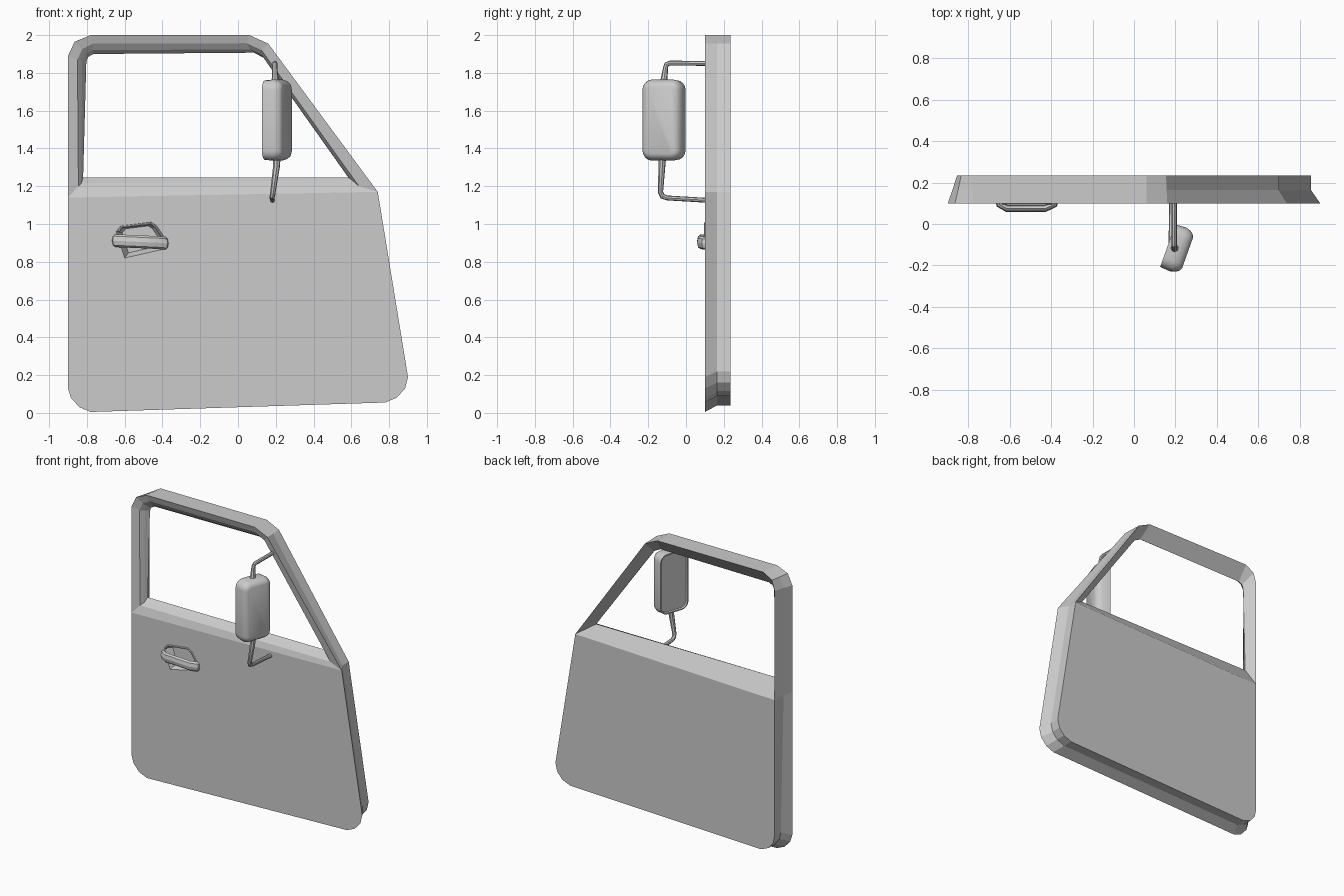
import bpy, bmesh, math
from mathutils import Vector

if "Cube" in bpy.data.objects:
    bpy.data.objects.remove(bpy.data.objects["Cube"])


def make_object(name, bm, smooth=None):
    bmesh.ops.recalc_face_normals(bm, faces=bm.faces)
    me = bpy.data.meshes.new(name)
    bm.to_mesh(me)
    bm.free()
    ob = bpy.data.objects.new(name, me)
    bpy.context.collection.objects.link(ob)
    if smooth:
        select(ob)
        bpy.ops.object.shade_smooth_by_angle(angle=math.radians(smooth))
    return ob


def select(ob):
    bpy.ops.object.select_all(action='DESELECT')
    bpy.context.view_layer.objects.active = ob
    ob.select_set(True)


def add_ring(bm, pts, y):
    return [bm.verts.new((x, y, z)) for x, z in pts]


def bridge(bm, a, b):
    n = len(a)
    for i in range(n):
        j = (i + 1) % n
        bm.faces.new((a[i], a[j], b[j], b[i]))


def tube(name, pts, radius, radii, z_scale=1.0):
    # swept round bar, optionally stretched vertically about its first point
    z0 = pts[0][2]
    cu = bpy.data.curves.new(name, 'CURVE')
    cu.dimensions = '3D'
    cu.bevel_depth = radius
    cu.bevel_resolution = 2
    cu.use_fill_caps = True
    sp = cu.splines.new('POLY')
    sp.points.add(len(pts) - 1)
    for p, co, r in zip(sp.points, pts, radii):
        p.co = (co[0], co[1], (co[2] - z0) / z_scale, 1)
        p.radius = r
    ob = bpy.data.objects.new(name, cu)
    ob.location.z = z0
    ob.scale.z = z_scale
    bpy.context.collection.objects.link(ob)
    select(ob)
    bpy.ops.object.convert(target='MESH')
    bpy.ops.object.shade_smooth_by_angle(angle=math.radians(40))
    return bpy.context.object


# Door: outline rings; the first seven points run around the window frame
front = [(-.90, 1.14), (-.90, 1.89), (-.865, 1.965), (-.78, 2.0), (.06, 2.0), (.16, 1.955), (.74, 1.17),
         (.90, .19), (.885, .13), (.84, .08), (.78, .055), (-.78, .005), (-.84, .03), (-.885, .08), (-.90, .13)]
back = [(-.855, 1.12), (-.855, 1.89), (-.835, 1.96), (-.77, 2.0), (.06, 2.0), (.155, 1.955), (.70, 1.17),
        (.855, .22), (.84, .16), (.80, .115), (.74, .09), (-.75, .04), (-.81, .065), (-.845, .11), (-.855, .16)]
mid = [((a[0] + b[0]) / 2, (a[1] + b[1]) / 2) if i < 6 else b
       for i, (a, b) in enumerate(zip(front, back))]
step = [(-.845, 1.20), (-.85, 1.87), (-.825, 1.925), (-.77, 1.955), (.045, 1.957), (.125, 1.92), (.64, 1.20)]
lip = [(-.83, 1.215), (-.825, 1.865), (-.808, 1.90), (-.77, 1.92), (.065, 1.925), (.13, 1.895), (.60, 1.235)]
opening = [(-.82, 1.245), (-.803, 1.86), (-.793, 1.885), (-.765, 1.90), (.085, 1.907), (.135, 1.88), (.585, 1.245)]

bm = bmesh.new()
F, M, B = add_ring(bm, front, .10), add_ring(bm, mid, .165), add_ring(bm, back, .235)
S, L, O = add_ring(bm, step, .115), add_ring(bm, lip, .14), add_ring(bm, opening, .165)
bridge(bm, F, M)
bridge(bm, M, B)
for a, b in ((F[:7], S), (S, L), (L, O), (O, B[:7])):
    bridge(bm, a, b)
bm.faces.new([F[0]] + F[6:])
bm.faces.new([B[0]] + B[6:])
door = make_object("door_shell", bm)

# Finger recess behind the handle
rim = [(-.645, .96), (-.62, .99), (-.46, 1.01), (-.43, .99), (-.37, .90), (-.38, .87), (-.60, .82)]
cx, cz = -.52, .93
bm = bmesh.new()
rings = [add_ring(bm, [(cx + (x - cx) * s, cz + (z - cz) * s) for x, z in rim], y)
         for y, s in ((.08, 1.1), (.15, .75))]
bridge(bm, *rings)
for r in rings:
    bm.faces.new(r)
cutter = make_object("recess_cutter", bm)
cutter.hide_render = True
cut = door.modifiers.new("recess", 'BOOLEAN')
cut.object = cutter
cut.operation = 'DIFFERENCE'
cut.solver = 'EXACT'
select(door)
bpy.ops.object.modifier_apply(modifier=cut.name)
bpy.data.objects.remove(cutter)

# Handle bar and the thin rim above the recess
tube("door_handle", [(-.655, .115, .912), (-.65, .095, .912), (-.615, .075, .91), (-.43, .075, .902),
                     (-.385, .095, .898), (-.38, .115, .898)],
     .017, [.9, 1, 1, 1, 1, .9], 2.0)
tube("recess_rim", [(x, .102, z) for x, z in ((-.635, .96), (-.615, .985), (-.46, 1.003), (-.435, .985), (-.385, .91))],
     .007, [1] * 5)

# Mirror housing: rounded rectangles lofted from the glass to the back
u = Vector((.336, .942, 0))
n = Vector((.942, -.336, 0))
centre = Vector((.163, -.105, 1.55))


def rounded_ring(bm, depth, inset):
    w, h, r = .113 - inset, .215 - inset, max(.055 - inset, .02)
    out = []
    for k, (sx, sz) in enumerate(((1, 1), (-1, 1), (-1, -1), (1, -1))):
        for i in range(5):
            t = math.radians(90 * k + 22.5 * i)
            a = sx * (w - r) + r * math.cos(t)
            b = sz * (h - r) + r * math.sin(t)
            out.append(bm.verts.new(centre + n * depth + u * a + Vector((0, 0, b))))
    return out


bm = bmesh.new()
loops = [rounded_ring(bm, d, i) for d, i in
         ((.010, .016), (0, .012), (0, .004), (.055, 0), (.08, .008), (.095, .02), (.102, .036))]
for a, b in zip(loops, loops[1:]):
    bridge(bm, a, b)
bm.faces.new(loops[0])
bm.faces.new(loops[-1])
make_object("mirror_housing", bm, 40)

# Mirror arms
tube("mirror_arm_lower", [(.183, .12, 1.125), (.18, -.10, 1.138), (.182, -.125, 1.147), (.185, -.135, 1.168),
                          (.203, -.128, 1.30), (.205, -.126, 1.35)],
     .013, [1, 1, 1.1, 1.1, 1.4, 1.6])
tube("mirror_arm_upper", [(.195, .13, 1.85), (.195, -.085, 1.852), (.195, -.102, 1.846), (.195, -.108, 1.83),
                          (.197, -.118, 1.75)],
     .013, [1, 1, 1, 1, 1.5])
